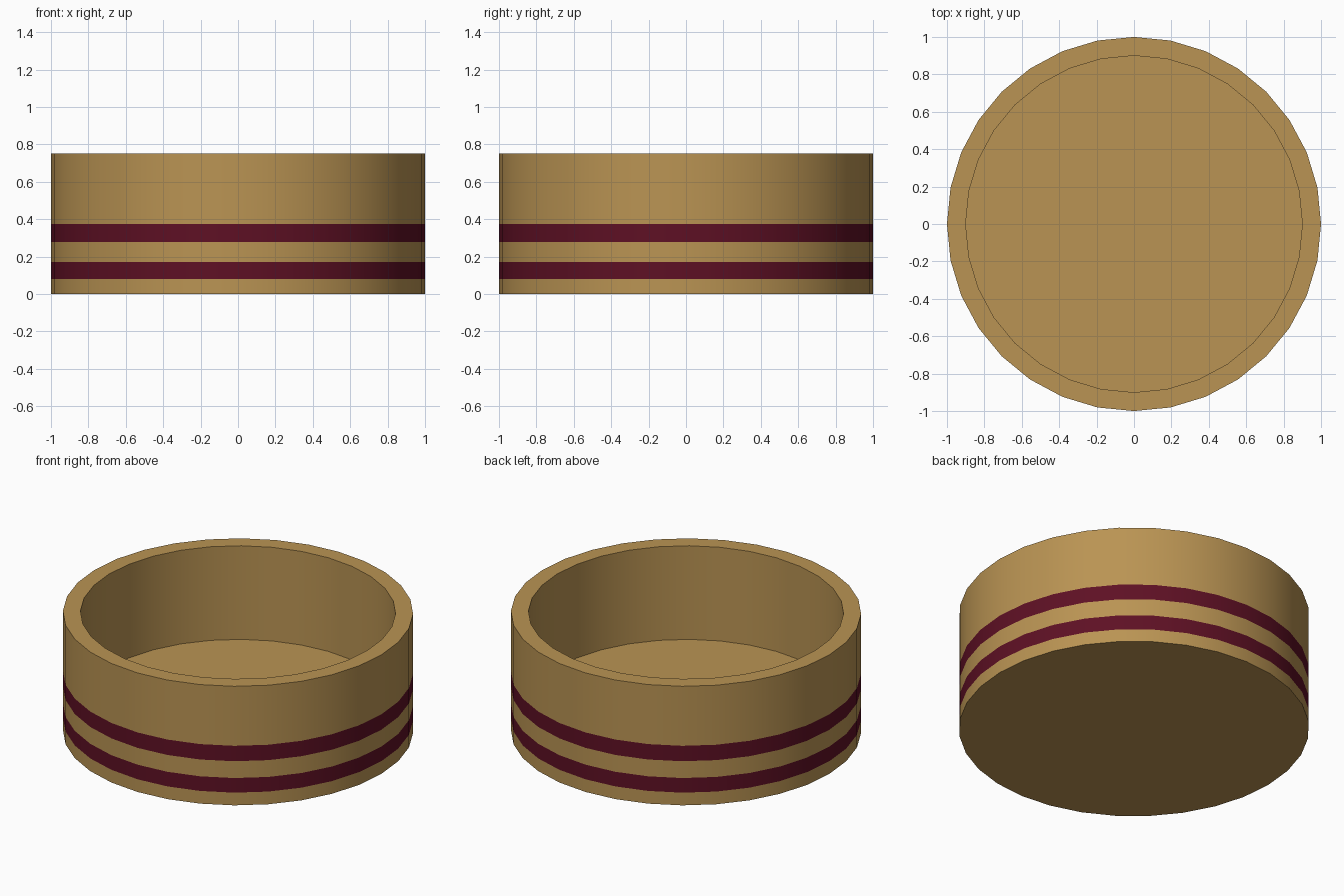
import bpy, bmesh, math

if "Cube" in bpy.data.objects:
    bpy.data.objects.remove(bpy.data.objects["Cube"])

SIDES = 32


def material(name, rgb):
    m = bpy.data.materials.new(name)
    m.diffuse_color = (*rgb, 1.0)
    m.use_nodes = True
    m.node_tree.nodes["Principled BSDF"].inputs["Base Color"].default_value = m.diffuse_color
    return m


# Profile (radius, height) from the outer base, up the wall, over the rim, down to the floor
profile = [(1, 0), (1, 0.08), (1, 0.172), (1, 0.278), (1, 0.375),
           (1, 0.75), (0.9, 0.75), (0.9, 0.16)]
STRIPES = (1, 3)  # profile segments that are painted

bm = bmesh.new()
rings = [[bm.verts.new((r * math.cos(2 * math.pi * i / SIDES),
                        r * math.sin(2 * math.pi * i / SIDES), z))
          for i in range(SIDES)] for r, z in profile]

# Walls and rim
for k in range(len(rings) - 1):
    a, b = rings[k], rings[k + 1]
    for i in range(SIDES):
        j = (i + 1) % SIDES
        f = bm.faces.new((a[i], a[j], b[j], b[i]))
        f.material_index = 1 if k in STRIPES else 0

# Underside and inner floor
bm.faces.new(rings[0][::-1])
bm.faces.new(rings[-1])
bm.normal_update()

mesh = bpy.data.meshes.new("round_bowl")
bm.to_mesh(mesh)
bm.free()
mesh.materials.append(material("tan", (0.491, 0.296, 0.087)))
mesh.materials.append(material("burgundy", (0.112, 0.0052, 0.0176)))

bowl = bpy.data.objects.new("round_bowl", mesh)
bpy.context.collection.objects.link(bowl)
bpy.context.view_layer.objects.active = bowl
bowl.select_set(True)
bpy.ops.object.shade_smooth_by_angle(angle=math.radians(30))
